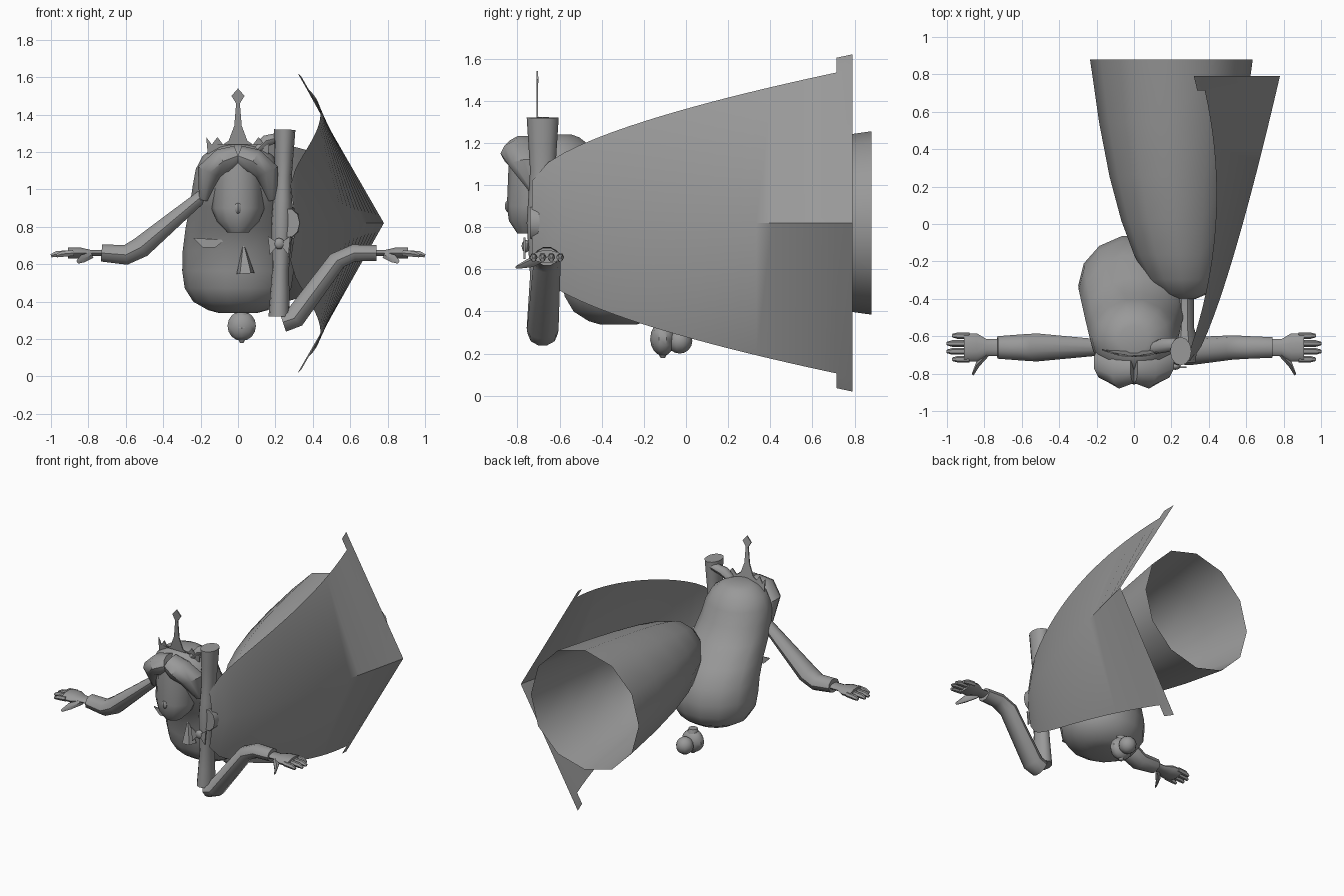
import bpy, bmesh, math
from mathutils import Vector

old = bpy.data.objects.get("Cube")
if old:
    bpy.data.objects.remove(old)

mat = bpy.data.materials.new("plain_grey")
mat.use_nodes = True
grey = (0.32, 0.32, 0.32, 1)
mat.diffuse_color = grey
mat.node_tree.nodes["Principled BSDF"].inputs["Base Color"].default_value = grey

parts = []
X_AXIS, Y_AXIS = Vector((1, 0, 0)), Vector((0, 1, 0))
middle = 0.82      # height of the axis of the cape, skirt and sleeves
arm_y = -0.66      # depth of the arms and hands


def finish(name, bm, mirrored=False):
    bmesh.ops.recalc_face_normals(bm, faces=bm.faces)
    mesh = bpy.data.meshes.new(name)
    bm.to_mesh(mesh)
    bm.free()
    mesh.materials.append(mat)
    ob = bpy.data.objects.new(name, mesh)
    bpy.context.collection.objects.link(ob)
    if mirrored:
        ob.modifiers.new("mirror", "MIRROR")
    parts.append(ob)


def bridge(bm, rows, closed):
    """Join neighbouring rows of vertices with quads."""
    for low, high in zip(rows, rows[1:]):
        count = len(low)
        for k in range(count if closed else count - 1):
            n = (k + 1) % count
            bm.faces.new((low[k], low[n], high[n], high[k]))


def tube(name, points, widths, ratio=1, sides=10, axis=Y_AXIS, open_end=False, mirrored=False):
    """Loft ellipses along a path: width lies along axis, width * ratio across it."""
    bm = bmesh.new()
    points = [Vector(p) for p in points]
    last = len(points) - 1
    rows = []
    for i, (point, width) in enumerate(zip(points, widths)):
        along = points[min(i + 1, last)] - points[max(i - 1, 0)]
        across = along.cross(axis).normalized() * ratio
        angles = [math.tau * k / sides for k in range(sides)]
        rows.append([bm.verts.new(point + width * (axis * math.cos(a) + across * math.sin(a)))
                     for a in angles])
    bridge(bm, rows, closed=True)
    bm.faces.new(rows[0])
    if not open_end:
        bm.faces.new(rows[-1])
    finish(name, bm, mirrored)


def ball(name, centre, size, segments=10):
    bm = bmesh.new()
    bmesh.ops.create_uvsphere(bm, u_segments=segments, v_segments=8, radius=1)
    bmesh.ops.scale(bm, vec=size, verts=bm.verts)
    bmesh.ops.translate(bm, vec=centre, verts=bm.verts)
    finish(name, bm)


def plate(name, outline, y, bow=0, thickness=0.008):
    """Thin upright plate from (x, z) points, bowed backwards at its sides."""
    bm = bmesh.new()
    face = bm.faces.new([bm.verts.new((x, y + bow * x * x, z)) for x, z in outline])
    result = bmesh.ops.extrude_face_region(bm, geom=[face])
    moved = [item for item in result["geom"] if isinstance(item, bmesh.types.BMVert)]
    bmesh.ops.translate(bm, vec=Y_AXIS * thickness, verts=moved)
    finish(name, bm)


def steps(count):
    return [k / count for k in range(count + 1)]


def make_cape():
    """Folded sheet widening towards the back, with a hook on each rear corner."""
    bm = bmesh.new()
    rows = []
    for t in steps(20):
        y = -0.73 + 1.52 * t
        half_height = 0.2 + 0.53 * t ** 0.6
        fold = 0.31 + 0.47 * t ** 0.75
        edge = 0.28 + 0.55 * t - 0.47 * t * t
        rows.append([bm.verts.new((fold + (edge - fold) * abs(s), y, middle + s * half_height))
                     for s in (-1, 0, 1)])
    bridge(bm, rows, closed=False)
    for column, rise in ((0, -0.07), (-1, 0.07)):
        corners = [rows[-2][column], rows[-1][column]]
        tips = [bm.verts.new(v.co + Vector((-0.04, 0, rise))) for v in corners]
        bm.faces.new(corners + tips[::-1])
    finish("cape", bm)


make_cape()

# skirt: open bell that narrows quickly to the waist
spread = [t * t for t in steps(7)]
tube("skirt", [(0.2 + 0.07 * (1 - s) ** 3, -0.4 + 1.28 * s, middle) for s in spread],
     [0.06 + 0.375 * s ** 0.44 for s in spread], sides=12, axis=X_AXIS, open_end=True)
tube("bodice", [(0.27, y, middle) for y in (-0.38, -0.55, -0.62, -0.74)],
     (0.05, 0.05, 0.07, 0.06), ratio=1.3, axis=X_AXIS)


def make_hair():
    """Rounded column whose upper lobe leans forward and lower lobe swells."""
    points, widths = [], []
    for s in steps(12):
        t = 0.98 * math.sin(math.pi * (s - 0.5))
        z = 0.79 + 0.46 * t
        lean = math.tanh(6 * (z - 0.85))
        points.append((0, -0.47 - 0.15 * lean, z))
        widths.append((0.245 - 0.03 * lean) * math.sqrt(1 - t ** 6))
    # level rings keep the leaning column from pinching
    bm = bmesh.new()
    rows = []
    for (x, y, z), width in zip(points, widths):
        angles = [math.tau * k / 14 for k in range(14)]
        rows.append([bm.verts.new((x + 1.1 * width * math.cos(a), y + width * math.sin(a), z))
                     for a in angles])
    bridge(bm, rows, closed=True)
    bm.faces.new(rows[0])
    bm.faces.new(rows[-1])
    finish("hair", bm)


make_hair()
ball("hair_end_front", (0.02, -0.11, 0.27), (0.08, 0.06, 0.08))
ball("hair_end_back", (0.03, -0.03, 0.26), (0.06, 0.06, 0.06))
tube("hair_end_tip", [(0.02, -0.11, z) for z in (0.36, 0.26, 0.18)], (0.03, 0.06, 0.01))

# head and fringe
tube("face", [(0, -0.7, 1.14), (0, -0.7, 0.9), (0, -0.72, 0.83), (0, -0.74, 0.77)],
     (0.14, 0.15, 0.12, 0.06), ratio=0.95, sides=12)
ball("nose", (0, -0.84, 0.9), (0.02, 0.02, 0.03), segments=6)
tube("fringe", [(0, -0.77, 1.18), (0.08, -0.78, 1.15), (0.15, -0.74, 1.09), (0.18, -0.68, 0.94)],
     (0.08, 0.1, 0.1, 0.04), ratio=0.75, mirrored=True)

# crown: bowed plate with a tall diamond finial and a zigzag rim
rim = [(0.035, 1.5), (0.01, 1.46), (0.02, 1.34), (0.05, 1.26)]
rim += [(0.08 + 0.03 * k, 1.28 if k % 2 else 1.24) for k in range(4)]
rim.append((0.16, 1.17))
plate("crown", [(0, 1.54)] + rim + [(-x, z) for x, z in reversed(rim)], -0.71, bow=1.2)

# loose face pieces in front of the lower hair
plate("eye_piece", [(-0.24, 0.74), (-0.07, 0.73), (-0.12, 0.69), (-0.19, 0.69)], -0.63)
tube("pointed_piece", [(0.04, -0.62, 0.55), (0.03, -0.62, 0.7)], (0.05, 0.005), sides=5)

# one long upright sleeve column, flared at its middle and both ends
column = [2 * t - 1 for t in steps(8)]
tube("sleeves", [(0.235 + 0.015 * t, -0.68, middle + t / 2) for t in column],
     [0.068 + 0.008 * math.cos(math.tau * t) for t in column], ratio=0.75, sides=12)
tube("sleeve_fold", [(0.08, -0.67, 1.19), (0.15, -0.65, 1.26), (0.26, -0.64, 1.29)],
     (0.03, 0.04, 0.03), ratio=0.8)
for side in (-1, 1):
    plate("bow_wing", [(0.22, 0.71), (0.22 + side * 0.06, 0.75), (0.22 + side * 0.05, 0.65)], -0.77)
ball("bow_knot", (0.22, -0.76, 0.71), (0.03, 0.02, 0.03))

# arms: slim at the shoulder, full at the elbow, ending in a cuff
tube("right_arm", [(-0.15, arm_y, 1), (-0.52, arm_y, 0.69), (-0.6, arm_y, 0.65), (-0.73, arm_y, 0.66)],
     (0.04, 0.075, 0.07, 0.06), ratio=0.8)
tube("left_arm", [(0.24, -0.68, 0.29), (0.3, -0.68, 0.31), (0.53, arm_y, 0.62),
                  (0.62, arm_y, 0.66), (0.74, arm_y, 0.66)],
     (0.07, 0.075, 0.065, 0.06, 0.055), ratio=0.8)

# hands: palm, four fingers and a thumb, mirrored to the other side
tube("palm", [(x, arm_y, 0.66) for x in (0.72, 0.79, 0.84, 0.91)],
     (0.045, 0.045, 0.075, 0.075), ratio=0.4, mirrored=True)
for finger in range(4):
    y = arm_y + 0.042 * (finger - 1.5)
    tip = 1 if finger in (1, 2) else 0.97
    tube("finger", [(0.88, y, 0.66), (tip - 0.03, y, 0.655), (tip, y, 0.645)],
         (0.018, 0.018, 0.01), sides=6, mirrored=True)
tube("thumb", [(0.78, -0.69, 0.65), (0.83, -0.74, 0.63), (0.86, -0.8, 0.61)],
     (0.02, 0.025, 0.01), sides=6, mirrored=True)

# smooth shading with sharp creases kept
bpy.ops.object.select_all(action="DESELECT")
for ob in parts:
    ob.select_set(True)
bpy.context.view_layer.objects.active = parts[0]
bpy.ops.object.shade_smooth_by_angle(angle=math.radians(40))
